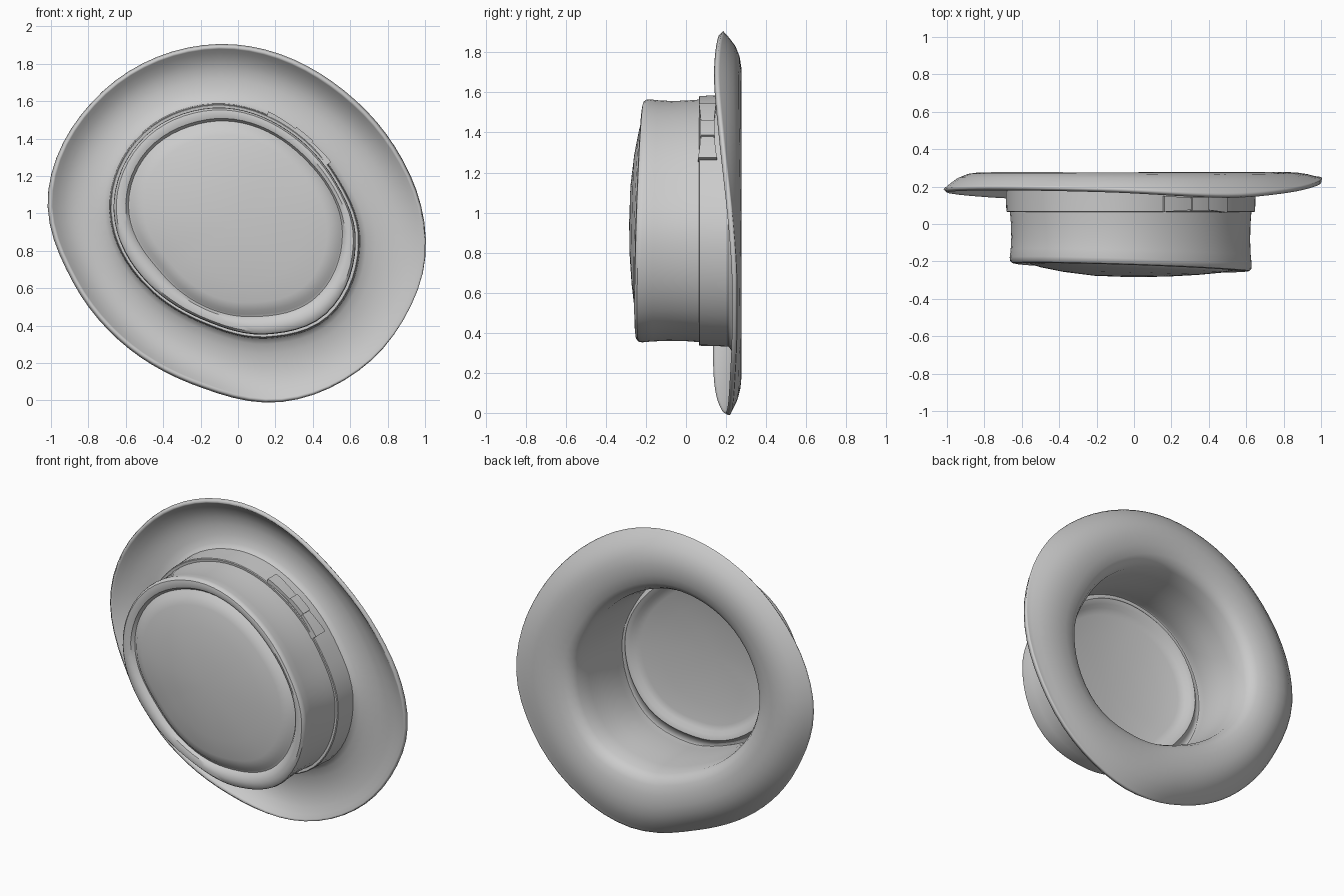
import bpy, bmesh, math
from mathutils import Vector

if "Cube" in bpy.data.objects:
    bpy.data.objects.remove(bpy.data.objects["Cube"])

N = 72
CX, CZ = -0.02, 0.95

# Outlines seen from the front: (x, z, y)
BRIM = [(-.16, 1.885, .17), (-.74, 1.615, .18), (-1, 1.1, .17), (-.87, .65, .15),
        (-.58, .3, .135), (-.2, .09, .15), (.25, .003, .2), (.68, .19, .22),
        (.89, .44, .23), (1, .765, .225), (.81, 1.37, .165), (.49, 1.69, .14)]
BAND = [(-.18, 1.58, 0), (-.53, 1.41, 0), (-.685, 1.05, 0), (-.47, .59, 0), (-.18, .41, 0),
        (.17, .335, 0), (.49, .45, 0), (.65, .86, 0), (.53, 1.19, 0), (.28, 1.455, 0)]
PANEL = [(-.18, 1.47, 0), (-.48, 1.3, 0), (-.57, 1.03, 0), (-.39, .685, 0), (.06, .465, 0),
         (.41, .57, 0), (.545, .89, 0), (.33, 1.3, 0)]


def outline(points):
    """Smooth periodic polar interpolation: angle -> (radius, y)."""
    p = sorted((math.atan2(z - CZ, x - CX) % math.tau, math.hypot(x - CX, z - CZ), y)
               for x, z, y in points)
    n = len(p)

    def knot(i):
        a, r, y = p[i % n]
        return a + math.tau * (i // n), Vector((r, y))

    def f(angle):
        angle %= math.tau
        i = max([k for k in range(-1, n) if knot(k)[0] <= angle])
        (a0, v0), (a1, v1), (a2, v2), (a3, v3) = [knot(i + k) for k in (-1, 0, 1, 2)]
        h = a2 - a1
        t = (angle - a1) / h
        m1 = (v2 - v0) * (h / (a2 - a0))
        m2 = (v3 - v1) * (h / (a3 - a1))
        return (v1 * (2*t**3 - 3*t*t + 1) + m1 * (t**3 - 2*t*t + t)
                + v2 * (3*t*t - 2*t**3) + m2 * (t**3 - t*t))
    return f


brim_f, band_f, panel_f = outline(BRIM), outline(BAND), outline(PANEL)


def point(a, r, y):
    return Vector((CX + r * math.cos(a), y, CZ + r * math.sin(a)))


def ring(radius, y, tilt=0.0):
    """Ring of points; radius(a) and y(a) vary with angle, tilt leans the crown top."""
    out = []
    for j in range(N):
        a = math.tau * j / N
        p = point(a, radius(a), y(a) if callable(y) else y)
        p.y += tilt * (-.03 * p.x + .025 * (p.z - CZ))
        out.append(p)
    return out


def make(name, bm, angle=35):
    me = bpy.data.meshes.new(name)
    bm.to_mesh(me)
    bm.free()
    ob = bpy.data.objects.new(name, me)
    bpy.context.collection.objects.link(ob)
    bpy.ops.object.select_all(action='DESELECT')
    ob.select_set(True)
    bpy.context.view_layer.objects.active = ob
    bpy.ops.object.shade_smooth_by_angle(angle=math.radians(angle))
    return ob


def loft(name, rings, centre=None):
    bm = bmesh.new()
    vs = [[bm.verts.new(p) for p in r] for r in rings]
    for a, b in zip(vs, vs[1:]):
        for j in range(N):
            k = (j + 1) % N
            bm.faces.new((a[j], b[j], b[k], a[k]))
    if centre:
        c = bm.verts.new(centre)
        for j in range(N):
            bm.faces.new((c, vs[0][j], vs[0][(j + 1) % N]))
    return make(name, bm)


def panel(s):
    return lambda a: panel_f(a)[0] * s


def band(s):
    return lambda a: band_f(a)[0] * s


def rim(t):
    # between the top panel edge (0) and the crown side (1)
    return lambda a: panel_f(a)[0] * (1 - t) + band_f(a)[0] * .97 * t


# Hat shell: domed top panel, groove, raised rim, waisted side, curled brim
rings = [ring(panel(s), y, s) for s, y in
         ((.35, -.279), (.65, -.264), (.88, -.245), (.97, -.232))]
rings += [ring(rim(t), y, 1) for t, y in
          ((.05, -.212), (.16, -.207), (.32, -.226), (.6, -.234), (.85, -.23), (.97, -.218), (1, -.2))]
rings += [ring(band(s), y, k) for s, y, k in
          ((.962, -.15, .7), (.957, -.08, .4), (.96, 0, 0), (.972, .1, 0), (.985, .19, 0))]


def brim_ring(t, y, w):
    return ring(lambda a: band_f(a)[0] * (1 - t) + brim_f(a)[0] * t,
                lambda a: y * (1 - w) + brim_f(a)[1] * w)


rings += [brim_ring(*v) for v in
          ((.02, .217, 0), (.1, .232, 0), (.25, .246, 0), (.45, .254, .03), (.62, .254, .12),
           (.78, .25, .32), (.9, .24, .62), (.97, .23, .86), (1, .23, 1))]
hat = loft("hat_shell", rings, (CX, -.284, CZ))
sol = hat.modifiers.new("thickness", 'SOLIDIFY')
sol.thickness = .025
sol.offset = -1

# Ribbon band around the crown base
loft("ribbon_band", [ring(band(s), y) for s, y in
                     ((.955, .067), (.99, .064), (.997, .068), (1, .15), (1.005, .235))])


# Bow on the ribbon: curved blocks following the band
def bow_piece(name, a0, a1, y0, y1, s0, s1, flare=0.0):
    bm = bmesh.new()
    steps = 5
    rows = []
    for i in range(steps + 1):
        t = i / steps
        a = math.radians(a0 + (a1 - a0) * t)
        r, s = band_f(a)[0], s0 + (s1 - s0) * t
        ya, yb = y0 - flare * t, y1 + flare * t
        rows.append([bm.verts.new(point(a, r * q, y)) for q, y in
                     ((.97, ya), (s, ya), (s, yb), (.97, yb))])
    for a, b in zip(rows, rows[1:]):
        for j in range(4):
            k = (j + 1) % 4
            bm.faces.new((a[j], b[j], b[k], a[k]))
    bm.faces.new(rows[0][::-1])
    bm.faces.new(rows[-1])
    bmesh.ops.recalc_face_normals(bm, faces=bm.faces)
    make(name, bm)


bow_piece("bow_upper_loop", 57, 73, .075, .14, 1.025, 1.035, .01)
bow_piece("bow_knot", 46, 57, .072, .142, 1.04, 1.04)
bow_piece("bow_lower_loop", 46, 32, .075, .14, 1.025, 1.035, .014)
